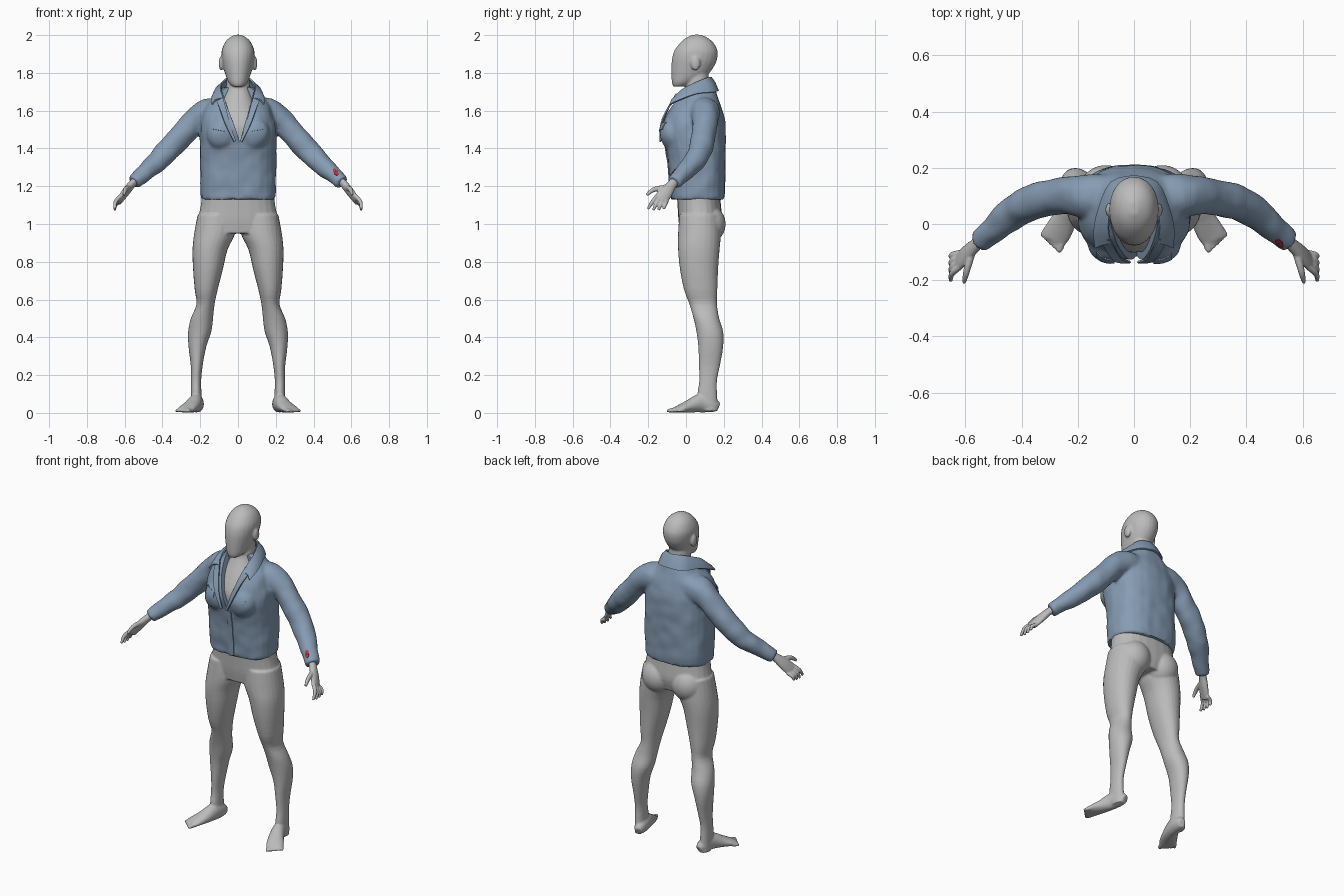
import bpy, bmesh, math
from mathutils import Vector, Matrix, noise
from mathutils.bvhtree import BVHTree

cube = bpy.data.objects.get("Cube")
if cube:
    bpy.data.objects.remove(cube, do_unlink=True)


def material(name, rgb):
    m = bpy.data.materials.new(name)
    m.use_nodes = True
    m.diffuse_color = (*rgb, 1)
    m.node_tree.nodes["Principled BSDF"].inputs["Base Color"].default_value = (*rgb, 1)
    return m


GREY = material("body grey", (0.5, 0.5, 0.5))
BLUE = material("denim blue", (0.24, 0.33, 0.45))
RED = material("patch red", (0.45, 0.04, 0.07))
SIDES = 24


def smooth_rows(rows, steps=3):
    """Resample section rows with a Catmull-Rom spline."""
    out = []
    for i in range(len(rows) - 1):
        quad = [rows[max(0, i - 1)], rows[i], rows[i + 1], rows[min(len(rows) - 1, i + 2)]]
        for k in range(steps):
            t = k / steps
            out.append([b + 0.5 * t * (c - a + t * (2 * a - 5 * b + 4 * c - d + t * (3 * (b - c) + d - a)))
                        for a, b, c, d in zip(*quad)])
    return out + [list(rows[-1])]


def loft(bm, rings):
    loops = [[bm.verts.new(p) for p in ring] for ring in rings]
    for a, b in zip(loops, loops[1:]):
        for i in range(SIDES):
            j = (i + 1) % SIDES
            bm.faces.new((a[i], a[j], b[j], b[i]))
    bm.faces.new(loops[0])
    bm.faces.new(loops[-1])


def around(power=2.0):
    for i in range(SIDES):
        a = math.tau * i / SIDES
        yield [math.copysign(abs(v) ** (2 / power), v) for v in (math.cos(a), math.sin(a))]


def stack(bm, rows, power=2.0, s=1):
    """Horizontal sections: z, x low, x high, y front, y back."""
    loft(bm, [[(s * ((x0 + x1) / 2 + c * (x1 - x0) / 2), (y0 + y1) / 2 + d * (y1 - y0) / 2, z)
               for c, d in around(power)] for z, x0, x1, y0, y1 in smooth_rows(rows)])


def centred(bm, rows, power=2.0):
    stack(bm, [(z, -h, h, y0, y1) for z, h, y0, y1 in rows], power)


def tube(bm, rows, s=1, side=None):
    """Sections along a path: x, y, z, radius across, radius through."""
    rows = smooth_rows(rows)
    pts = [Vector((s * r[0], r[1], r[2])) for r in rows]
    rings = []
    for i, r in enumerate(rows):
        t = (pts[min(i + 1, len(pts) - 1)] - pts[max(i - 1, 0)]).normalized()
        u = Vector(side) if side else t.cross(Vector((0, 0, 1)))
        u = (u - t * u.dot(t)).normalized()
        v = t.cross(u)
        rings.append([pts[i] + u * c * r[3] + v * d * r[4] for c, d in around()])
    loft(bm, rings)


def ball(bm, centre, radii):
    bmesh.ops.create_uvsphere(bm, u_segments=24, v_segments=16, radius=1,
                              matrix=Matrix.Translation(centre) @ Matrix.Diagonal((*radii, 1)))


def make(name, bm, mat):
    bmesh.ops.recalc_face_normals(bm, faces=bm.faces[:])
    me = bpy.data.meshes.new(name)
    bm.to_mesh(me)
    bm.free()
    ob = bpy.data.objects.new(name, me)
    bpy.context.scene.collection.objects.link(ob)
    me.materials.append(mat)
    return ob


def bake(ob, mat, angle=50):
    """Apply the modifiers and shade."""
    bpy.context.view_layer.update()
    dg = bpy.context.evaluated_depsgraph_get()
    me = bpy.data.meshes.new_from_object(ob.evaluated_get(dg))
    ob.modifiers.clear()
    ob.data = me
    me.materials.clear()
    me.materials.append(mat)
    for p in me.polygons:
        p.material_index = 0
    for o in bpy.context.selected_objects:
        o.select_set(False)
    ob.select_set(True)
    bpy.context.view_layer.objects.active = ob
    bpy.ops.object.shade_smooth_by_angle(angle=math.radians(angle))


def blend(ob, voxel, rounds):
    m = ob.modifiers.new("Merge", "REMESH")
    m.mode, m.voxel_size = "VOXEL", voxel
    m = ob.modifiers.new("Soften", "SMOOTH")
    m.factor, m.iterations = 0.5, rounds


# Body: head, neck, chest, hips, legs and feet
bm = bmesh.new()
centred(bm, [(1.728, .03, -.068, .0), (1.75, .05, -.075, .05), (1.79, .067, -.077, .115),
             (1.84, .08, -.077, .152), (1.88, .087, -.073, .166), (1.92, .086, -.06, .166),
             (1.96, .07, -.03, .145), (1.985, .047, .0, .115), (2.002, .015, .035, .08)], 2.1)
centred(bm, [(1.36, .13, -.085, .15), (1.49, .13, -.102, .16), (1.55, .13, -.09, .16), (1.62, .1, -.055, .15),
             (1.67, .078, -.025, .14), (1.72, .064, -.002, .125), (1.8, .06, .0, .118)], 2.2)
centred(bm, [(1.25, .18, -.055, .17), (1.1, .197, -.045, .185), (1.02, .212, -.04, .19), (.95, .2, -.03, .17)], 2.3)
for s in (1, -1):
    ball(bm, (s * .089, .05, 1.85), (.013, .025, .038))
    ball(bm, (s * .1, .12, 1.0), (.095, .09, .1))
    stack(bm, [(1.05, .01, .214, -.035, .18), (.95, .015, .232, -.042, .185), (.865, .055, .241, -.042, .178),
               (.76, .08, .238, -.032, .17), (.65, .108, .229, -.01, .166), (.575, .124, .22, .018, .164),
               (.5, .132, .25, .04, .176), (.43, .141, .264, .055, .197), (.35, .168, .262, .065, .197),
               (.25, .187, .25, .068, .18), (.17, .195, .249, .07, .164), (.09, .193, .25, .06, .165),
               (.01, .193, .248, .08, .168)], 2.1, s)
    tube(bm, [(.205, .17, .03, .02, .025), (.213, .14, .042, .033, .04), (.222, .08, .052, .037, .05),
              (.245, .02, .036, .044, .035), (.272, -.03, .022, .05, .021), (.285, -.06, .015, .042, .013)], s)
    for i in range(5):
        a = Vector((.25, -.035, .016)).lerp(Vector((.308, -.01, .014)), i / 4)
        b = Vector((.268, -.102, .011)).lerp(Vector((.331, -.045, .01)), i / 4)
        r = .014 - .0012 * i
        tube(bm, [(*a, r, r), (*a.lerp(b, .7), r, r * .85), (*b, r * .6, r * .5)], s)
body = make("body", bm, GREY)
blend(body, .006, 5)
bake(body, GREY)

# Hands with four fingers and a thumb
for s, label in ((1, "left"), (-1, "right")):
    bm = bmesh.new()
    across = Vector((0, -.85, .53))
    tube(bm, [(.535, -.05, 1.235, .024, .022), (.56, -.072, 1.212, .025, .02), (.59, -.1, 1.175, .034, .02),
              (.615, -.125, 1.142, .038, .016), (.629, -.138, 1.12, .034, .012)], s, across)
    for t in (1, .33, -.33, -1):
        a = Vector((.618, -.127, 1.135)) + across * t * .029
        b = Vector((.652, -.16 - .042 * t, 1.07 + .009 * abs(t)))
        m = a.lerp(b, .5) + Vector((.013, 0, .004))
        tube(bm, [(*a, .011, .011), (*m, .0105, .0105), (*b, .007, .007)], s, across)
    tube(bm, [(.578, -.1, 1.19, .018, .015), (.59, -.145, 1.188, .014, .013),
              (.598, -.178, 1.178, .012, .011), (.605, -.208, 1.154, .008, .007)], s, across)
    hand = make(label + "_hand", bm, GREY)
    blend(hand, .004, 2)
    bake(hand, GREY)

# Jacket: torso, bust and sleeves
bm = bmesh.new()
centred(bm, [(1.13, .198, -.08, .203), (1.2, .201, -.085, .207), (1.34, .202, -.096, .21), (1.42, .202, -.112, .211),
             (1.49, .202, -.127, .21), (1.55, .195, -.117, .205), (1.62, .172, -.083, .19),
             (1.67, .13, -.045, .17), (1.725, .08, .0, .152)], 2.5)
for s in (1, -1):
    ball(bm, (s * .085, -.06, 1.48), (.085, .08, .09))
    tube(bm, [(.08, .1, 1.585, .08, .08), (.16, .1, 1.587, .08, .08), (.23, .102, 1.545, .067, .067),
              (.29, .095, 1.478, .065, .065), (.37, .075, 1.392, .064, .063), (.43, .04, 1.327, .058, .056),
              (.49, -.01, 1.274, .05, .047), (.552, -.062, 1.22, .041, .037)], s)
jacket = make("jacket", bm, BLUE)
blend(jacket, .01, 4)

# V-shaped neck opening
bm = bmesh.new()
outline = [(.01, 1.435), (.088, 1.71), (.088, 1.85), (-.088, 1.85), (-.088, 1.71)]
front = bm.faces.new([bm.verts.new((x, -.4, z)) for x, z in outline])
grown = bmesh.ops.extrude_face_region(bm, geom=[front])["geom"]
bmesh.ops.translate(bm, vec=(0, .42, 0), verts=[v for v in grown if isinstance(v, bmesh.types.BMVert)])
cutter = make("neck_cutter", bm, BLUE)
cutter.hide_render = True
cut = jacket.modifiers.new("Neck", "BOOLEAN")
cut.operation, cut.object, cut.solver = "DIFFERENCE", cutter, "EXACT"
bake(jacket, BLUE)
bpy.data.objects.remove(cutter, do_unlink=True)

# Soft fabric folds
normals = [v.normal.copy() for v in jacket.data.vertices]
for v, n in zip(jacket.data.vertices, normals):
    v.co += n * .005 * noise.noise(v.co * 14)
bm = bmesh.new()
bm.from_mesh(jacket.data)
surface = BVHTree.FromBMesh(bm)
bm.free()


def sheet(name, rows, mat, thick, mirror=False):
    """Thin cloth from rows of points."""
    bm = bmesh.new()
    grid = [[bm.verts.new(p) for p in row] for row in rows]
    for a, b in zip(grid, grid[1:]):
        for i in range(len(a) - 1):
            bm.faces.new((a[i], a[i + 1], b[i + 1], b[i]))
    ob = make(name, bm, mat)
    if mirror:
        ob.modifiers.new("Mirror", "MIRROR").use_clip = True
    m = ob.modifiers.new("Thickness", "SOLIDIFY")
    m.thickness, m.offset = thick, 0
    bake(ob, mat, 40)


def on_front(x, z):
    hit = surface.ray_cast(Vector((x, -1, z)), Vector((0, 1, 0)))[0]
    return hit + Vector((0, -.002, 0)) if hit else Vector((x, -.1, z))


# Collar and lapels
top = smooth_rows([(0, .133, 1.775), (.055, .11, 1.772), (.084, .04, 1.742), (.09, -.02, 1.71), (.082, -.065, 1.665)])
low = smooth_rows([(0, .17, 1.705), (.08, .148, 1.698), (.122, .06, 1.69), (.14, -.02, 1.662), (.137, -.085, 1.632)])
mid = [(Vector(a) + Vector(b)) / 2 + Vector((b[0] * .06, 0, .008)) for a, b in zip(top, low)]
sheet("collar", [top, mid, low], BLUE, .009, True)
inner = smooth_rows([(.086, -.05, 1.69), (.066, -.09, 1.62), (.043, -.124, 1.53), (.012, -.135, 1.44)])
outer = smooth_rows([(.115, -.06, 1.655), (.095, -.1, 1.605), (.068, -.132, 1.53), (.022, -.137, 1.435)])
sheet("lapels", [inner, outer], BLUE, .008, True)

# Front placket and chest pocket flaps
sheet("placket", [[on_front(x, 1.14 + .0236 * k) for x in (.0, .015, .03)] for k in range(13)], BLUE, .006)
for s, label in ((1, "left"), (-1, "right")):
    sheet(label + "_pocket_flap", [[on_front(s * (.07 + .016 * i), 1.49 + .012 * k + .003 * i) for i in range(5)]
                                   for k in range(4)], BLUE, .006)

# Red patch on the left cuff
centre = Vector((.517, -.066, 1.273))
u, v = Vector((.75, -.45, -.49)), Vector((0, .67, .74))
patch = []
for r in (.002, .01, .019):
    ring = []
    for i in range(17):
        a = math.tau * i / 16
        loc, n = surface.find_nearest(centre + (u * math.cos(a) + v * math.sin(a)) * r)[:2]
        ring.append(loc + n * .003)
    patch.append(ring)
sheet("cuff_patch", patch, RED, .003)
